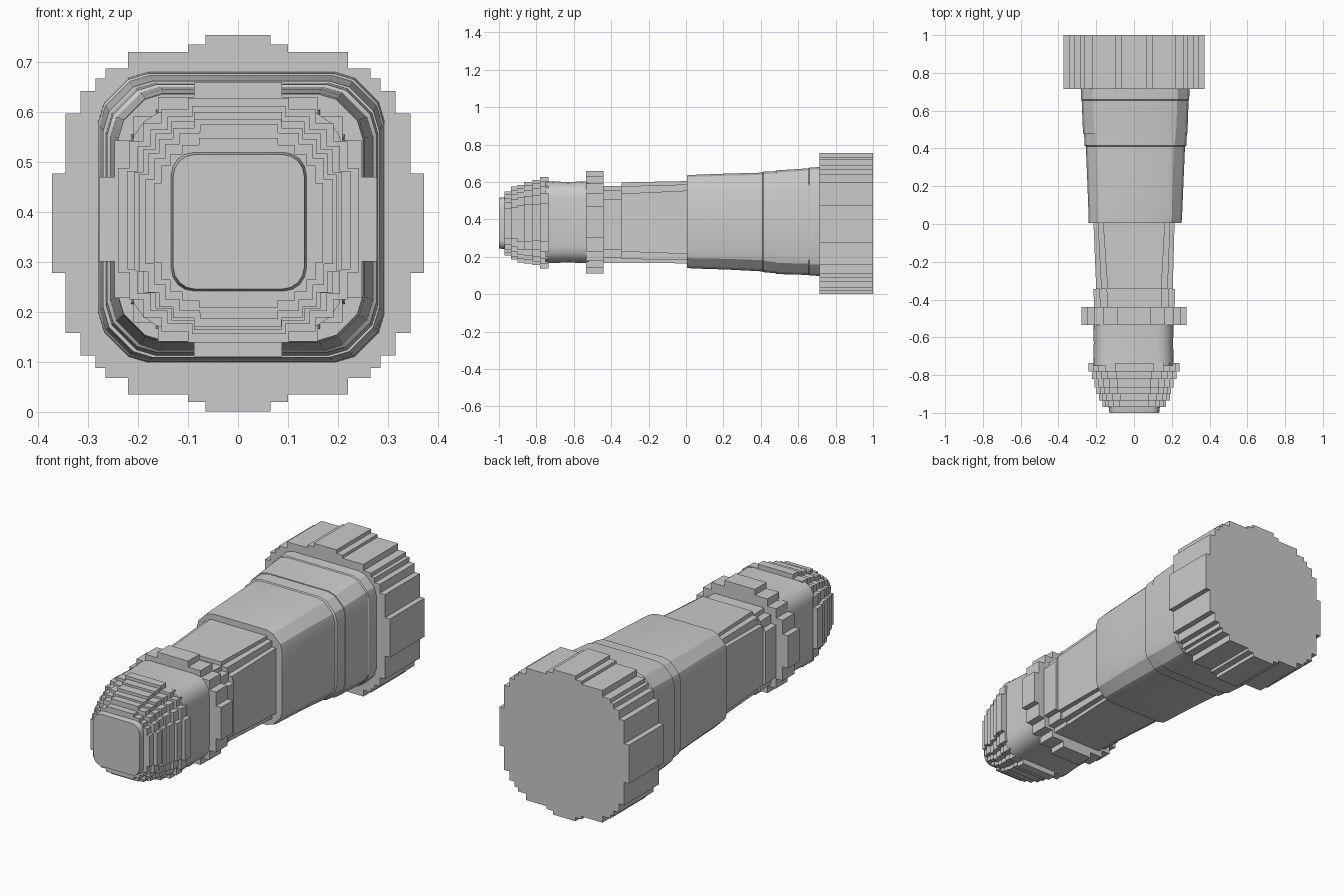
import bpy, bmesh, math

ROUND = [(1 - math.sin(a), 1 - math.cos(a)) for a in [math.radians(d) for d in (0, 22.5, 45, 67.5, 90)]]
CHAMFER = [(1, 0), (0.6, 0.12), (0.12, 0.6), (0, 1)]


def stair(corners):
    """Turn outer corner points (top to side, as insets) into a stepped corner path."""
    path = []
    for i, c in enumerate(corners):
        if i:
            path.append((corners[i - 1][0], c[1]))
        path.append(c)
    return path


STEPS = stair([(1, 0), (0.62, 0.16), (0.36, 0.36), (0.16, 0.62), (0, 1)])


def loft(name, sections, corner):
    """Loft along y; a section is (y, x_min, x_max, z_min, z_max, corner_size)."""
    bm = bmesh.new()
    rings = []
    for y, x0, x1, z0, z1, r in sections:
        c = [(a * r, b * r) for a, b in corner]
        pts = [(x1 - a, z1 - b) for a, b in c]
        pts += [(x1 - a, z0 + b) for a, b in reversed(c)]
        pts += [(x0 + a, z0 + b) for a, b in c]
        pts += [(x0 + a, z1 - b) for a, b in reversed(c)]
        rings.append([bm.verts.new((x, y, z)) for x, z in pts])
    n = len(rings[0])
    for p, q in zip(rings, rings[1:]):
        for i in range(n):
            j = (i + 1) % n
            bm.faces.new((p[i], p[j], q[j], q[i]))
    bm.faces.new(rings[0])
    bm.faces.new(rings[-1])
    bmesh.ops.recalc_face_normals(bm, faces=bm.faces)
    me = bpy.data.meshes.new(name)
    bm.to_mesh(me)
    bm.free()
    ob = bpy.data.objects.new(name, me)
    bpy.context.collection.objects.link(ob)
    bpy.context.view_layer.objects.active = ob
    ob.select_set(True)
    bpy.ops.object.shade_smooth_by_angle(angle=math.radians(25))
    ob.select_set(False)
    return ob


# Large stepped round cap at the back
half = [(.065, .377), (.10, .358), (.22, .343), (.265, .31), (.285, .29),
        (.315, .265), (.345, .22), (.372, .10)]
cap = stair([(.374 - x, .377 - z) for x, z in half])
loft("rear_cap", [(.715, -.374, .374, 0, .754, 1), (1, -.374, .374, 0, .754, 1)], cap)

# Tapering body with shallow ridges
loft("tapered_body", [
    (.72, -.28, .294, .098, .680, .10),
    (.66, -.280, .292, .100, .677, .10),
    (.655, -.277, .289, .103, .673, .10),
    (.48, -.270, .283, .108, .662, .10),
    (.48, -.264, .280, .112, .658, .10),
    (.415, -.262, .277, .118, .655, .10),
    (.41, -.255, .270, .122, .650, .10),
    (.22, -.247, .262, .132, .645, .095),
    (.03, -.240, .254, .138, .638, .09),
    (.005, -.240, .250, .142, .636, .09)], CHAMFER)

# Neck: stepped corners, narrowing top panel
neck = stair([(1, 0), (.45, .35), (0, 1)])
loft("neck", [
    (.02, -.215, .215, .165, .605, .05),
    (-.345, -.200, .205, .168, .598, .06),
    (-.345, -.215, .218, .168, .578, .07),
    (-.45, -.210, .215, .168, .578, .07)], neck)

# Stepped collar around the neck
loft("collar", [(y, -.278, .278, .110, .660, .19) for y in (-.44, -.535)], STEPS)

# Slim tube between collar and nose
loft("front_tube", [
    (-.52, -.215, .210, .165, .604, .085),
    (-.63, -.213, .207, .170, .600, .085),
    (-.75, -.215, .210, .165, .604, .085)], ROUND)

# Nose rim and terraced nose, each terrace smaller than the last
rim = [(-.725, -.72, -.24, .24, .148, .618, .13), (-.735, -.78, -.240, .242, .138, .628, .14)]
terraces = [
    (-.78, -.82, -.222, .225, .155, .612, .13),
    (-.82, -.865, -.208, .208, .163, .600, .12),
    (-.865, -.90, -.198, .197, .170, .585, .11),
    (-.90, -.935, -.185, .190, .185, .575, .11),
    (-.935, -.97, -.168, .170, .208, .548, .09)]
loft("nose_rim", [(y, *rim[1][2:]) for y in rim[1][:2]], STEPS)
nose = []
for y0, y1, *box in terraces:
    nose += [(y0 + (.02 if not nose else 0), *box), (y1, *box)]
loft("terraced_nose", nose, STEPS)
loft("nose_tip", [(-.96, -.135, .138, .240, .520, .045),
                  (-1, -.130, .133, .245, .515, .045)], ROUND)
